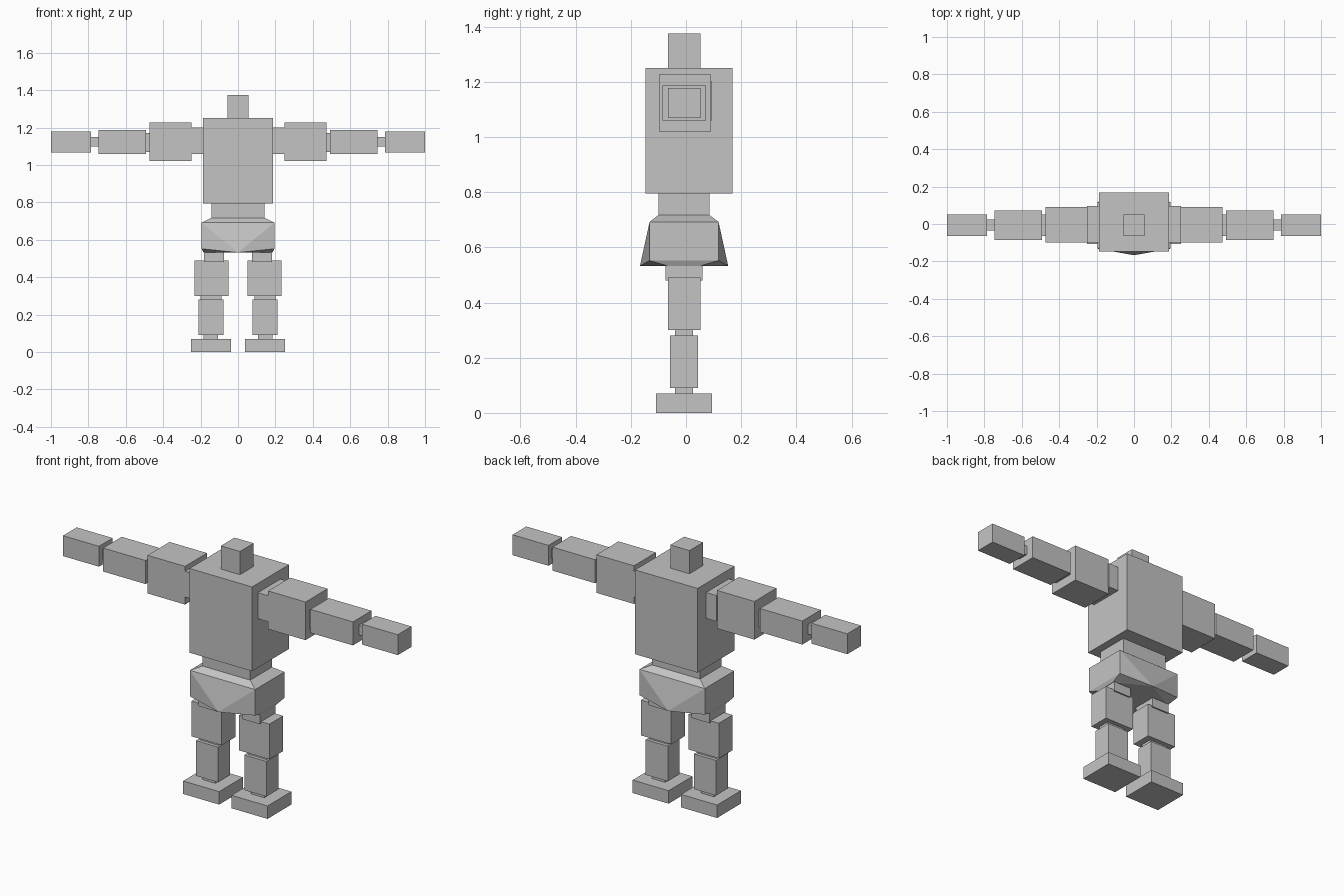
import bpy
import bmesh
from mathutils import Vector

cube = bpy.data.objects.get("Cube")
if cube:
    bpy.data.objects.remove(cube, do_unlink=True)

GREY = (0.55, 0.55, 0.55, 1)
grey = bpy.data.materials.new("plain grey")
grey.use_nodes = True
grey.diffuse_color = GREY
grey.node_tree.nodes["Principled BSDF"].inputs["Base Color"].default_value = GREY


def finish(name, bm):
    mesh = bpy.data.meshes.new(name)
    bmesh.ops.recalc_face_normals(bm, faces=bm.faces)
    bm.to_mesh(mesh)
    bm.free()
    mesh.materials.append(grey)
    obj = bpy.data.objects.new(name, mesh)
    bpy.context.collection.objects.link(obj)


def box(name, x, y, z):
    """Box from (min, max) ranges on each axis."""
    bm = bmesh.new()
    bmesh.ops.create_cube(bm, size=1)
    low = Vector((x[0], y[0], z[0]))
    high = Vector((x[1], y[1], z[1]))
    for v in bm.verts:
        v.co = (low + high) / 2 + v.co * (high - low)
    finish(name, bm)


def pair(name, x, y, z):
    """The same box on both sides of the body."""
    box("left_" + name, x, y, z)
    box("right_" + name, (-x[1], -x[0]), y, z)


# Head, torso and waist
box("head", (-0.057, 0.057), (-0.065, 0.052), (1.25, 1.375))
box("torso", (-0.187, 0.187), (-0.147, 0.168), (0.795, 1.25))
box("waist", (-0.143, 0.143), (-0.10, 0.085), (0.71, 0.80))

# Pelvis: bevelled block with a low keel at the middle of front and back
bm = bmesh.new()
rings = [(0.143, -0.10, 0.085, 0.717), (0.195, -0.132, 0.118, 0.692),
         (0.195, -0.132, 0.118, 0.552), (0.185, -0.065, 0.05, 0.532),
         (0.0, -0.167, 0.153, 0.532)]
for half, front, back, z in rings:
    for x in {-half, half}:
        bm.verts.new((x, front, z))
        bm.verts.new((x, back, z))
bmesh.ops.convex_hull(bm, input=bm.verts)
bmesh.ops.dissolve_limit(bm, angle_limit=0.01, verts=bm.verts, edges=bm.edges)
finish("pelvis", bm)

# Arms, from the body outwards
pair("shoulder_joint", (0.18, 0.25), (-0.098, 0.095), (1.06, 1.20))
pair("upper_arm", (0.248, 0.472), (-0.098, 0.09), (1.02, 1.226))
pair("elbow", (0.46, 0.50), (-0.065, 0.05), (1.07, 1.17))
pair("forearm", (0.492, 0.746), (-0.085, 0.073), (1.06, 1.187))
pair("wrist", (0.74, 0.79), (-0.035, 0.025), (1.098, 1.15))
pair("hand", (0.785, 1.0), (-0.065, 0.052), (1.068, 1.178))

# Legs, from the hips down
pair("hip_joint", (0.075, 0.183), (-0.075, 0.06), (0.48, 0.54))
pair("thigh", (0.052, 0.233), (-0.065, 0.052), (0.30, 0.49))
pair("knee", (0.088, 0.20), (-0.04, 0.026), (0.27, 0.31))
pair("shin", (0.078, 0.21), (-0.058, 0.044), (0.09, 0.28))
pair("ankle", (0.107, 0.185), (-0.04, 0.026), (0.06, 0.10))
pair("foot", (0.037, 0.252), (-0.108, 0.095), (0.0, 0.07))
